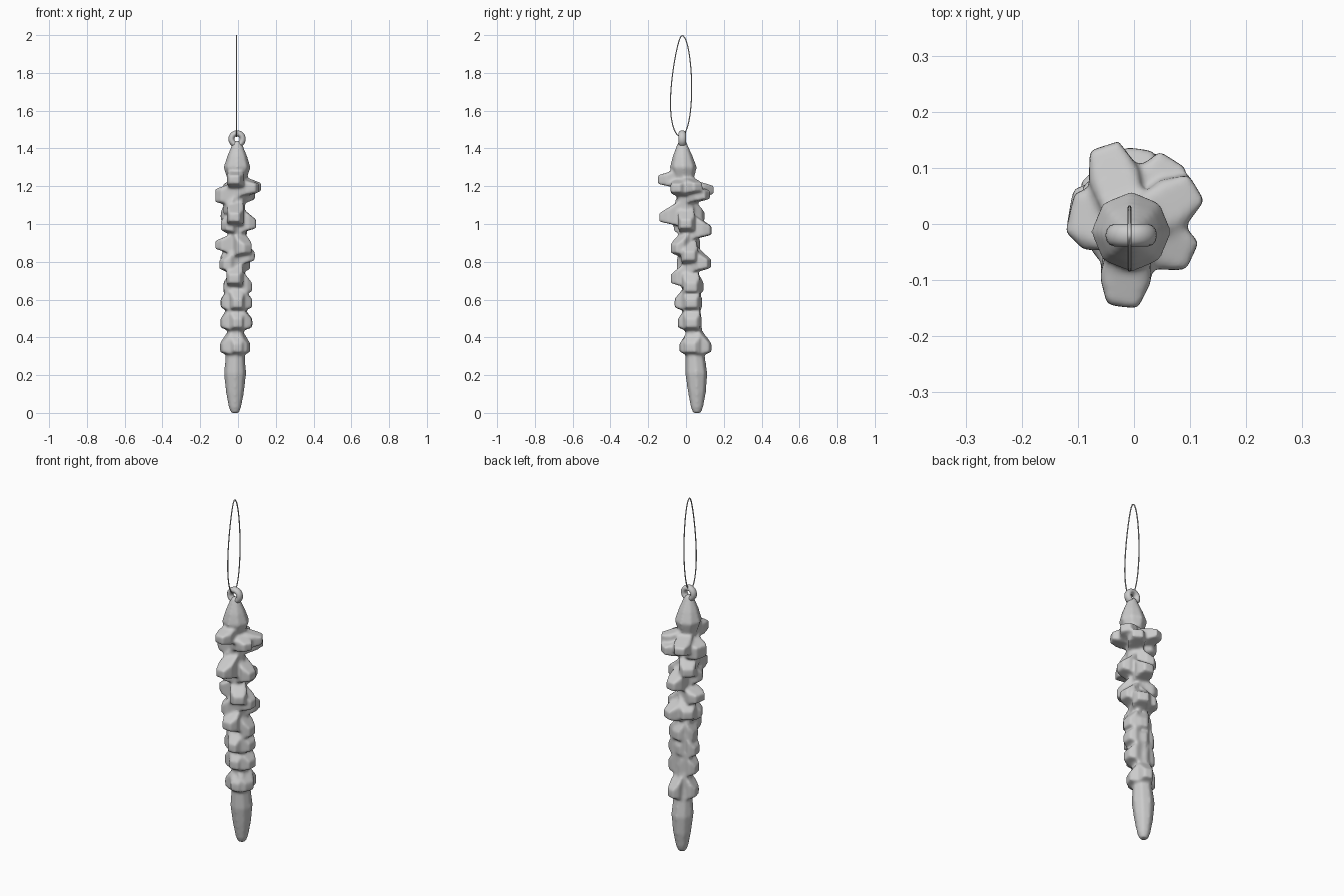
import bpy, bmesh, math
from mathutils import Vector

if "Cube" in bpy.data.objects:
    bpy.data.objects.remove(bpy.data.objects["Cube"])


def spine(z):
    # gentle lean of the ornament's axis
    t = max(0, min(1, (1.4 - z) / 1.25))
    return Vector((-0.004 - 0.012 * t, -0.02 + 0.078 * t, z))


def turn(deg):
    a = math.radians(deg)
    return Vector((math.cos(a), math.sin(a), 0))


bm = bmesh.new()

# Core: drop cap, thin waist and long bottom drop (z, radius)
profile = [(1.44, .02), (1.36, .054), (1.3, .073), (1.22, .046), (.38, .045),
           (.21, .06), (.11, .049), (.03, .034), (0, .022)]
rings = [[bm.verts.new(spine(z) + r * turn(45 * k)) for k in range(8)] for z, r in profile]
for a, b in zip(rings, rings[1:]):
    for k in range(8):
        bm.faces.new((a[k], b[k], b[k - 7], a[k - 7]))
bm.faces.new(rings[0])
bm.faces.new(rings[-1][::-1])


def knob(angle, reach, z, w=.085, up=.07, h=.045):
    # sloping wedge from the spine to a blunt tip; reach is measured from the world axis
    c = spine(z)
    out = turn(angle) * reach + Vector((0, 0, z)) - c
    length = out.length + .004
    out.normalize()
    side = Vector((-out.y, out.x, 0))
    pts = []
    for f, half, top, bottom in ((.1, .42, up, -.05), (.65, .54, up * .45, -.03), (1, .32, h / 2, -h / 2)):
        for s in (-half, half):
            for e in (top, bottom):
                pts.append(bm.verts.new(c + out * length * f + side * s * w + Vector((0, 0, e))))
    bmesh.ops.convex_hull(bm, input=pts)


# Upper knobs wander irregularly round the stem
for angle, reach, z in [(262, .145, 1.235), (30, .125, 1.195), (331, .115, 1.19), (59, .13, 1.155),
                        (111, .145, 1.18), (262, .137, 1.035), (0, .092, 1.0), (86, .13, .965),
                        (208, .085, .99), (131, .106, 1.04), (308, .082, .87), (13, .087, .83),
                        (72, .126, .79), (130, .115, .8), (193, .087, .785), (255, .078, .71)]:
    knob(angle, reach, z, up=.06 if z > 1.14 else .1)
knob(170, .112, 1.15, w=.11, up=.07, h=.07)
knob(200, .07, 1.08, up=.1)
knob(165, .114, .89, w=.1, up=.06)

# Lower knobs form skirted tiers: right, back, left and front
for z, back, front in ((.665, .085, None), (.58, .075, .055), (.475, .07, .037), (.345, .127, .027)):
    knob(22, .076 if z > .4 else .058, z, up=.12)
    knob(85, back, z, w=.07, up=.12)
    knob(164, .09 if z < .6 else .075, z, up=.12)
    if front:
        knob(270, front, z, w=.07, up=.12)

bmesh.ops.recalc_face_normals(bm, faces=bm.faces)
mesh = bpy.data.meshes.new("icicle_body")
bm.to_mesh(mesh)
bm.free()
body = bpy.data.objects.new("icicle_body", mesh)
bpy.context.collection.objects.link(body)
# Fuse and soften into one cast piece
fuse = body.modifiers.new("fuse", 'REMESH')
fuse.mode = 'VOXEL'
fuse.voxel_size = .007
fuse.use_smooth_shade = True
soften = body.modifiers.new("soften", 'SMOOTH')
soften.factor = .5
soften.iterations = 10

# Hanging eye, hole facing the front
bpy.ops.mesh.primitive_torus_add(location=(-.005, -.02, 1.45), rotation=(math.pi / 2, 0, 0),
                                 major_radius=.03, minor_radius=.016,
                                 major_segments=24, minor_segments=12)
eye = bpy.context.object
eye.name = "hanging_eye"
eye.scale = (1, 1, 1.25)
bpy.ops.object.shade_smooth()

# String loop: tall oval, narrower toward the top, fuller at the bottom
cu = bpy.data.curves.new("string_loop", 'CURVE')
cu.dimensions = '3D'
cu.bevel_depth = .0033
cu.bevel_resolution = 1
s = cu.splines.new('POLY')
s.points.add(47)
for k, p in enumerate(s.points):
    a = math.tau * k / 48
    v = math.sin(a)
    u = math.cos(a)
    width = .054 * (1 - (.12 if u > 0 else .35) * v)
    p.co = (-.008, -.024 + .004 * v + width * u, 1.7305 + .2665 * v, 1)
s.use_cyclic_u = True
bpy.context.collection.objects.link(bpy.data.objects.new("string_loop", cu))
